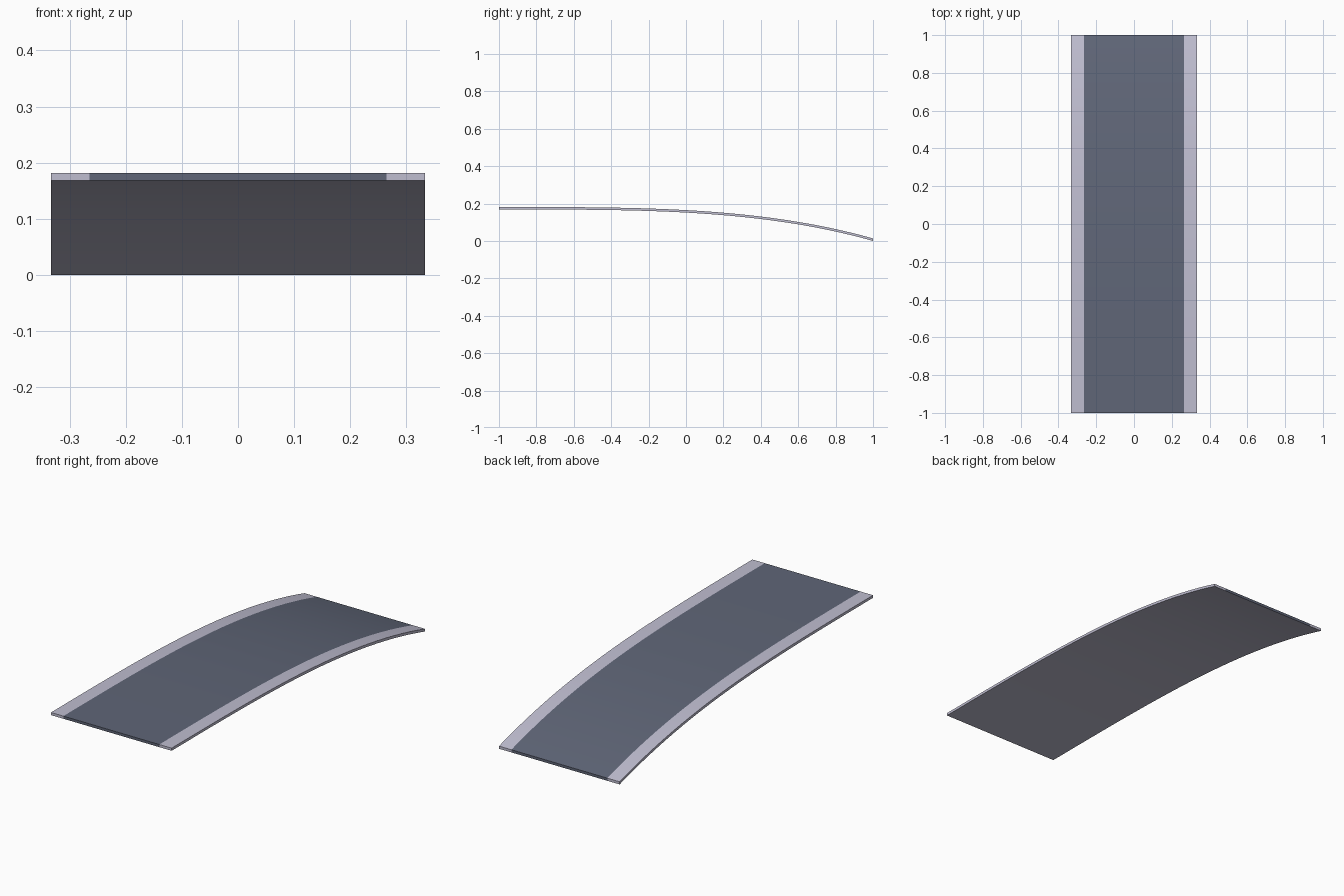
import bpy, bmesh

if "Cube" in bpy.data.objects:
    bpy.data.objects.remove(bpy.data.objects["Cube"])

THICK, HIGH, STEPS = 0.0133, 0.1813, 32


def material(name, rgb):
    m = bpy.data.materials.new(name)
    m.diffuse_color = (*rgb, 1)
    m.use_nodes = True
    m.node_tree.nodes["Principled BSDF"].inputs["Base Color"].default_value = m.diffuse_color
    return m


edge_grey = material("pale_lavender_grey", (0.52, 0.51, 0.63))
asphalt = material("slate_asphalt", (0.115, 0.132, 0.185))


# Height of the top surface: level at the front, bending down to the back
def top_z(y):
    return HIGH - (HIGH - THICK) * ((y + 1) / 2) ** 3.35


# One bent slab: the cross-section is swept along y, the middle column is road
xs = [-0.3333, -0.265, 0.265, 0.3333]
bm = bmesh.new()
rows = []
for i in range(STEPS + 1):
    y = -1 + 2 * i / STEPS
    z = top_z(y)
    top = [bm.verts.new((x, y, z)) for x in xs]
    low = [bm.verts.new((x, y, z - THICK)) for x in xs]
    rows.append(top + low[::-1])


def face(verts, mat):
    bm.faces.new(verts).material_index = mat


# Top, sides and underside
for a, b in zip(rows, rows[1:]):
    for k in range(8):
        n = (k + 1) % 8
        face((a[k], a[n], b[n], b[k]), 1 if k == 1 else 0)

# End caps, with the road colour in the middle
for r in (rows[0], rows[-1]):
    for k in range(3):
        face((r[k], r[k + 1], r[6 - k], r[7 - k]), 1 if k == 1 else 0)

bmesh.ops.recalc_face_normals(bm, faces=bm.faces)
mesh = bpy.data.meshes.new("road_ramp")
bm.to_mesh(mesh)
bm.free()
mesh.materials.append(edge_grey)
mesh.materials.append(asphalt)
ramp = bpy.data.objects.new("road_ramp", mesh)
bpy.context.collection.objects.link(ramp)

# Smooth along the bend, sharp at the borders
bpy.context.view_layer.objects.active = ramp
ramp.select_set(True)
bpy.ops.object.shade_smooth_by_angle()
